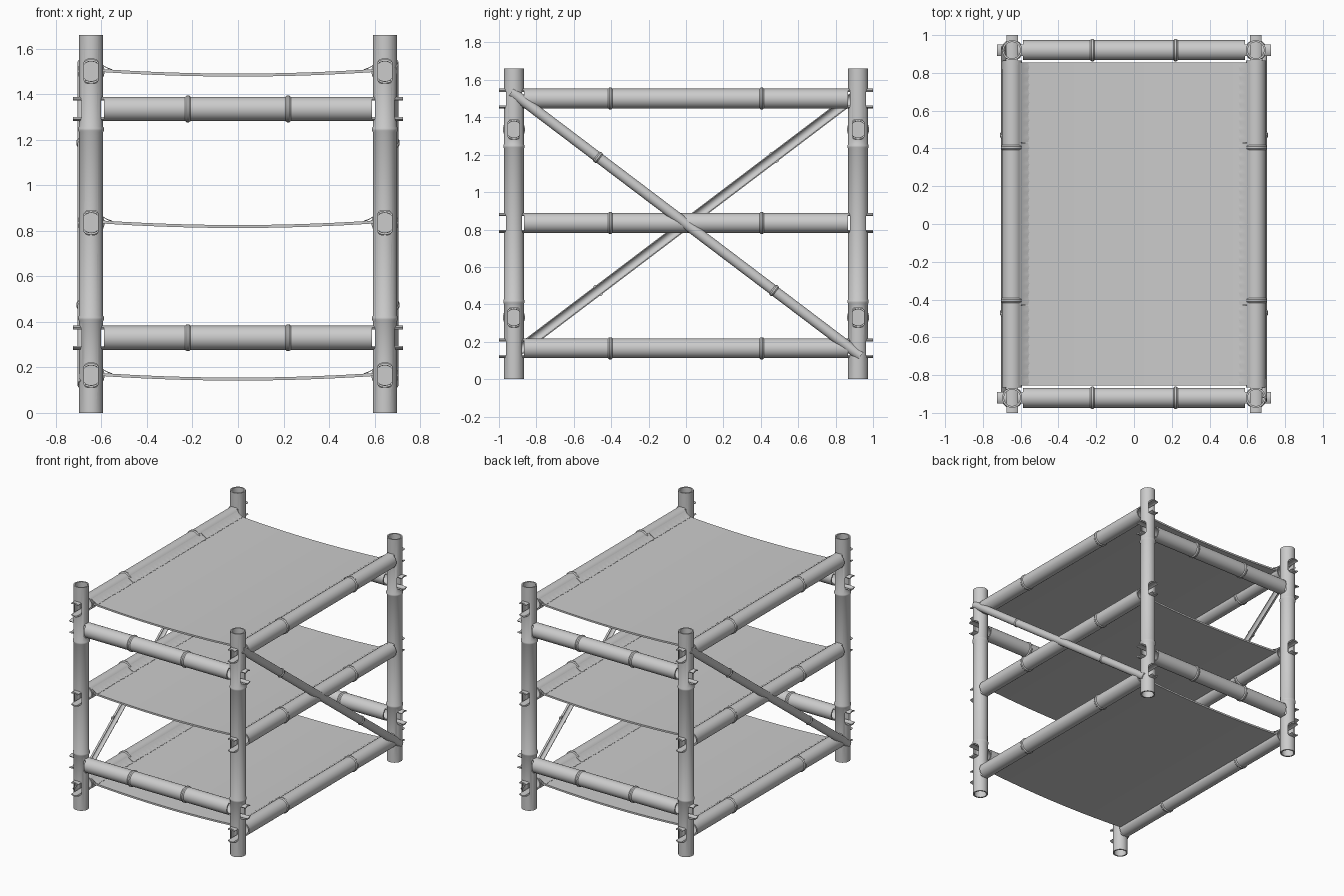
import bpy, bmesh, math
from mathutils import Matrix, Vector

cube = bpy.data.objects.get("Cube")
if cube:
    bpy.data.objects.remove(cube)

grey = bpy.data.materials.new("plain_grey")
grey.use_nodes = True
grey.diffuse_color = (0.6, 0.6, 0.6, 1)
bsdf = next(n for n in grey.node_tree.nodes if n.type == 'BSDF_PRINCIPLED')
bsdf.inputs["Base Color"].default_value = grey.diffuse_color
bsdf.inputs["Roughness"].default_value = 0.7

X, Y, Z = Vector((1, 0, 0)), Vector((0, 1, 0)), Vector((0, 0, 1))
POST_X, POST_Y, HEIGHT, R, WALL = 0.645, 0.92, 1.66, 0.053, 0.01
SHELF_Z = (0.165, 0.835, 1.5)
RAIL_Z = (0.33, 1.335)


def frame(origin, along, side):
    """Local z runs along the cane, local x points to its side."""
    cols = (side, along.cross(side), along, Vector(origin))
    return Matrix([[c[i] for c in cols] for i in range(3)] + [[0, 0, 0, 1]])


def finish(bm, name, matrix=None, angle=35):
    bmesh.ops.recalc_face_normals(bm, faces=bm.faces)
    if matrix is not None:
        bm.transform(matrix)
    mesh = bpy.data.meshes.new(name)
    bm.to_mesh(mesh)
    bm.free()
    mesh.materials.append(grey)
    ob = bpy.data.objects.new(name, mesh)
    bpy.context.collection.objects.link(ob)
    smooth(ob, angle)
    return ob


def smooth(ob, angle=35):
    bpy.ops.object.select_all(action='DESELECT')
    ob.select_set(True)
    bpy.context.view_layer.objects.active = ob
    bpy.ops.object.shade_smooth_by_angle(angle=math.radians(angle))


def cane(name, matrix, half, r=R, wall=WALL, nodes=(), bead=0.006, spread=math.pi, steps=32):
    """Hollow cane, or a split strip when spread is under half a turn."""
    full = spread >= math.pi
    outer, inner = [(-half, r)], [(-half, r - wall)]
    for n in nodes:
        outer += [(n - 0.012, r), (n - 0.005, r + bead), (n + 0.005, r + bead), (n + 0.012, r)]
        if full:  # closed wall inside each node
            inner += [(n - 0.004, r - wall), (n - 0.004, 0.0005),
                      (n + 0.004, 0.0005), (n + 0.004, r - wall)]
    profile = outer + [(half, r), (half, r - wall)] + inner[::-1]
    bm = bmesh.new()
    rows = []
    for j in range(steps if full else steps + 1):
        a = -spread + 2 * spread * j / steps
        rows.append([bm.verts.new((q * math.cos(a), q * math.sin(a), t)) for t, q in profile])
    pairs = list(zip(rows, rows[1:])) + ([(rows[-1], rows[0])] if full else [])
    for a, b in pairs:
        for k in range(len(profile)):
            m = (k + 1) % len(profile)
            bm.faces.new((a[k], a[m], b[m], b[k]))
    if not full:
        bm.faces.new(rows[0])
        bm.faces.new(rows[-1])
    return finish(bm, name, matrix)


def slot_cutter(origin, along):
    """Rounded slot through a post."""
    bm = bmesh.new()
    w, h, c = 0.031, 0.053, 0.016
    pts = []
    for sx, sy, start in ((1, 1, 0), (-1, 1, 90), (-1, -1, 180), (1, -1, 270)):
        for s in range(4):
            a = math.radians(start + 30 * s)
            pts.append((sx * (w - c) + c * math.cos(a), sy * (h - c) + c * math.sin(a)))
    face = bm.faces.new([bm.verts.new((px, py, -0.1)) for px, py in pts])
    top = bmesh.ops.extrude_face_region(bm, geom=[face])["geom"]
    bmesh.ops.translate(bm, vec=(0, 0, 0.2), verts=[v for v in top if isinstance(v, bmesh.types.BMVert)])
    ob = finish(bm, "slot_cutter", frame(origin, along, Z.cross(along)))
    ob.hide_render = True
    return ob


def rail(name, centre, along, half, node, reach):
    """Horizontal cane with two tongues at each end that pass through the posts."""
    cane(name, frame(centre, along, Z), half, nodes=(-node, node))
    length = (reach - half + 0.02) / 2
    for end in (-1, 1):
        pos = Vector(centre) + along * end * (reach - length)
        for up in (-1, 1):
            cane(name + "_tongue", frame(pos, along, Z * up), length,
                 wall=0.009, spread=math.radians(34), steps=8)


# Posts with slots for the rails
for sx in (-1, 1):
    for sy in (-1, 1):
        x, y = sx * POST_X, sy * POST_Y
        post = cane("post", frame((x, y, HEIGHT / 2), Z, X), HEIGHT / 2,
                    nodes=(-HEIGHT / 4, HEIGHT / 4), bead=0.004)
        cutters = [slot_cutter((x, y, z), Y) for z in SHELF_Z]
        cutters += [slot_cutter((x, y, z), X) for z in RAIL_Z]
        for cutter in cutters:
            mod = post.modifiers.new("slot", 'BOOLEAN')
            mod.operation, mod.solver, mod.object = 'DIFFERENCE', 'EXACT', cutter
            bpy.context.view_layer.objects.active = post
            bpy.ops.object.modifier_apply(modifier=mod.name)
            bpy.data.objects.remove(cutter)
        smooth(post)

# Cross rails at the front and back, shelf rails at the sides
for s in (-1, 1):
    for z in RAIL_Z:
        rail("cross_rail", (0, s * POST_Y, z), X, 0.588, 0.22, 0.725)
    for z in SHELF_Z:
        rail("shelf_rail", (s * POST_X, 0, z), Y, 0.865, 0.405, 1.0)

# Split-cane diagonal brace on each side
for s in (-1, 1):
    along = Vector((0, s * 1.85, -1.4)).normalized()
    cane("diagonal_brace", frame((s * 0.677, 0, 0.83), along, X * s), 1.17, r=0.028,
         wall=0.005, nodes=(-0.59, 0.59), bead=0.005, spread=math.pi / 2, steps=14)


def sheet(name, rows, thickness):
    bm = bmesh.new()
    grid = [[bm.verts.new(p) for p in row] for row in rows]
    for a, b in zip(grid, grid[1:]):
        for k in range(len(a) - 1):
            bm.faces.new((a[k], a[k + 1], b[k + 1], b[k]))
    bm.normal_update()
    if sum(f.normal.z for f in bm.faces) < 0:
        bmesh.ops.reverse_faces(bm, faces=bm.faces)
    lower = bmesh.ops.extrude_face_region(bm, geom=bm.faces[:], use_keep_orig=True)["geom"]
    bmesh.ops.translate(bm, vec=(0, 0, -thickness),
                        verts=[v for v in lower if isinstance(v, bmesh.types.BMVert)])
    return finish(bm, name)


# Sagging cloth shelves with scalloped hems lapped over the side rails
DEPTH = 0.855
for z in SHELF_Z:
    rows = []
    for i in range(25):
        x = -0.6 + 1.2 * i / 24
        top = z - 0.01 + 0.02 * (x / 0.6) ** 2
        rows.append([(x, y, top) for y in (-DEPTH, DEPTH)])
    sheet("cloth_shelf", rows, 0.013)
    for s in (-1, 1):
        for y0, y1 in ((-DEPTH, -0.432), (-0.428, 0.428), (0.432, DEPTH)):
            count = round((y1 - y0) / 0.045) * 6
            rows = []
            for i in range(count + 1):
                y = y0 + (y1 - y0) * i / count
                edge = 0.553 + 0.007 * abs(math.cos(math.pi * i / 6))
                rows.append([(s * 0.606, y, z + 0.037), (s * 0.594, y, z + 0.028),
                             (s * 0.575, y, z + 0.017), (s * edge, y, z + 0.009)])
            sheet("cloth_hem", rows, 0.004)
